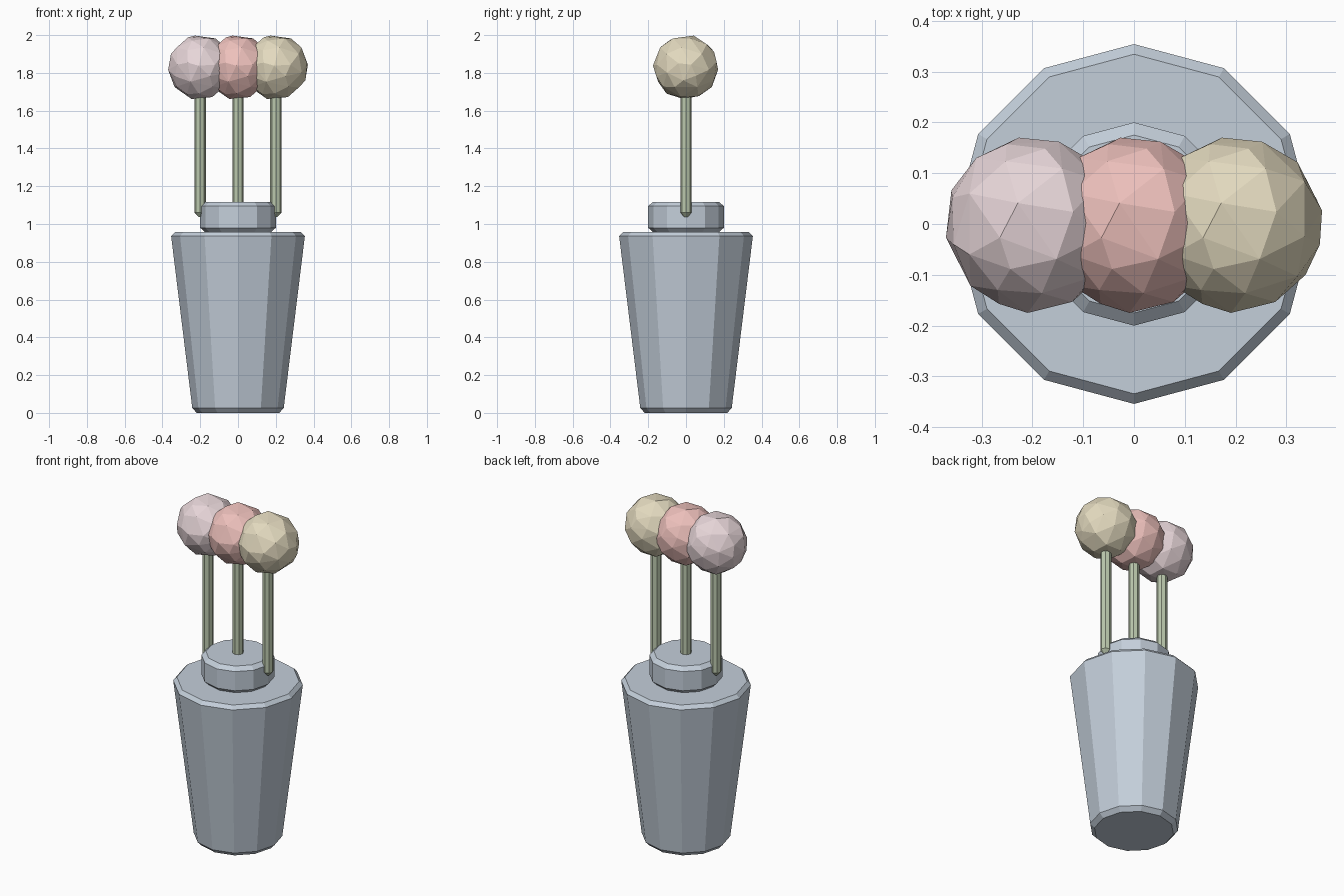
import bpy, bmesh, math

if "Cube" in bpy.data.objects:
    bpy.data.objects.remove(bpy.data.objects["Cube"])


def material(name, rgb):
    m = bpy.data.materials.new(name)
    m.diffuse_color = (*rgb, 1)
    m.use_nodes = True
    m.node_tree.nodes["Principled BSDF"].inputs["Base Color"].default_value = m.diffuse_color
    return m


def finish(name, bm, mat, loc):
    bmesh.ops.recalc_face_normals(bm, faces=bm.faces)
    me = bpy.data.meshes.new(name)
    bm.to_mesh(me)
    bm.free()
    me.materials.append(mat)
    ob = bpy.data.objects.new(name, me)
    ob.location = loc
    bpy.context.collection.objects.link(ob)
    return ob


def lathe(name, profile, sides, mat, loc=(0, 0, 0)):
    """Flat-faced turned solid from (radius, height) pairs, capped at both ends."""
    bm = bmesh.new()
    rings = []
    for r, z in profile:
        rings.append([bm.verts.new((r * math.sin(2 * math.pi * i / sides),
                                    r * math.cos(2 * math.pi * i / sides), z))
                      for i in range(sides)])
    for a, b in zip(rings, rings[1:]):
        for i in range(sides):
            j = (i + 1) % sides
            bm.faces.new((a[i], a[j], b[j], b[i]))
    bm.faces.new(rings[0])
    bm.faces.new(rings[-1])
    return finish(name, bm, mat, loc)


def blossom(name, mat, loc):
    """Faceted ball with irregular low-poly faces."""
    bm = bmesh.new()
    bmesh.ops.create_icosphere(bm, subdivisions=3, radius=0.17)
    ob = finish(name, bm, mat, loc)
    dec = ob.modifiers.new("facets", 'DECIMATE')
    dec.ratio = 0.3
    return ob


blue_grey = material("glaze", (0.55, 0.62, 0.70))
green = material("stem_green", (0.50, 0.58, 0.42))

# tapered vase body and its collar, both with chamfered rims
lathe("vase_body", [(0.218, 0), (0.242, 0.025), (0.354, 0.936), (0.334, 0.957)],
      12, blue_grey)
lathe("vase_collar", [(0.175, 0.957), (0.20, 0.98), (0.20, 1.095), (0.175, 1.117)],
      12, blue_grey)

# three flowers in a row
flowers = [("left", -0.2, (0.80, 0.67, 0.69)),
           ("middle", 0.0, (0.85, 0.53, 0.50)),
           ("right", 0.2, (0.77, 0.70, 0.52))]
for side, x, rgb in flowers:
    lathe(side + "_stem", [(0.009, 1.037), (0.03, 1.06), (0.03, 1.78), (0.009, 1.80)],
          8, green, (x, 0, 0))
    blossom(side + "_blossom", material(side + "_petals", rgb), (x, 0, 1.83))
